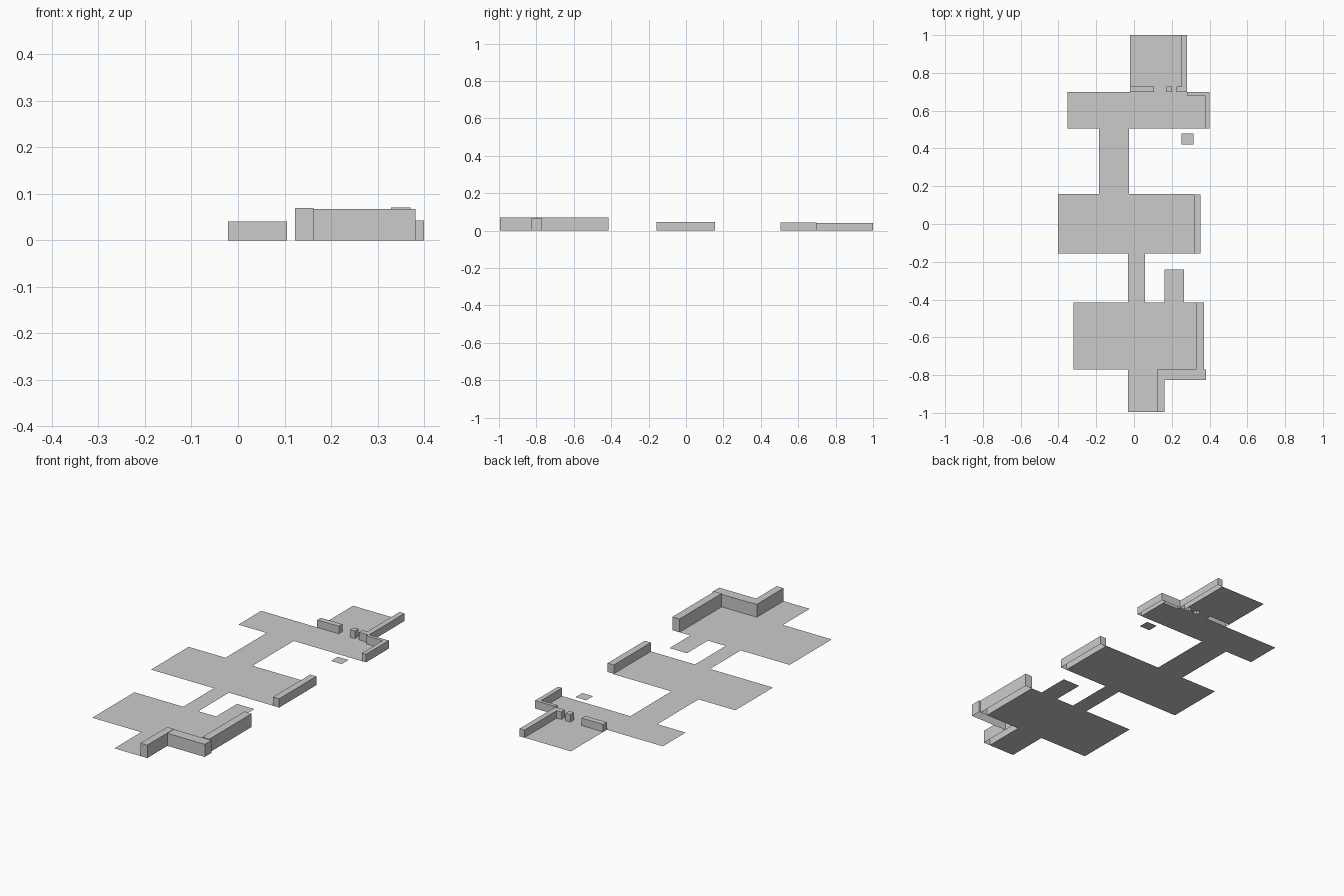
import bpy, bmesh

if "Cube" in bpy.data.objects:
    bpy.data.objects.remove(bpy.data.objects["Cube"])


def rect(bm, x0, x1, y0, y1, z=0.0):
    vs = [bm.verts.new((x, y, z)) for x, y in ((x0, y0), (x1, y0), (x1, y1), (x0, y1))]
    return bm.faces.new(vs)


def finish(bm, name):
    mesh = bpy.data.meshes.new(name)
    bm.to_mesh(mesh)
    bm.free()
    obj = bpy.data.objects.new(name, mesh)
    bpy.context.collection.objects.link(obj)


def floor(name, *rects):
    bm = bmesh.new()
    for r in rects:
        rect(bm, *r)
    finish(bm, name)


def wall(name, x0, x1, y0, y1, h):
    """Box raised out of the floor, open underneath."""
    bm = bmesh.new()
    low = rect(bm, x0, x1, y0, y1).verts[:]
    top = rect(bm, x0, x1, y0, y1, h).verts[:]
    for i in range(4):
        j = (i + 1) % 4
        bm.faces.new((low[i], low[j], top[j], top[i]))
    base = [f for f in bm.faces if all(v.co.z == 0 for v in f.verts)]
    bmesh.ops.delete(bm, geom=base, context='FACES_ONLY')
    finish(bm, name)


# Floors, from north to south; none runs beneath a wall
floor("north_room_floor", (-0.022, 0.252, 0.728, 1.0),
      (0.105, 0.172, 0.698, 0.728), (0.2, 0.225, 0.698, 0.728))
floor("cross_hall_floor", (-0.352, 0.28, 0.506, 0.698),
      (0.28, 0.376, 0.506, 0.68))
floor("north_corridor_floor", (-0.186, -0.026, 0.16, 0.506))
floor("loose_floor_tile", (0.252, 0.315, 0.422, 0.48))
floor("middle_room_floor", (-0.403, 0.317, -0.157, 0.16))
floor("south_corridor_floor", (-0.032, 0.057, -0.415, -0.157))
floor("alcove_floor", (0.162, 0.265, -0.415, -0.24))
floor("south_room_floor", (-0.32, 0.329, -0.77, -0.415))
floor("entrance_floor", (-0.032, 0.122, -0.995, -0.77))

# North room walls and doorway posts
wall("north_room_east_wall", 0.252, 0.281, 0.698, 1.0, 0.04)
wall("doorway_wall", -0.022, 0.105, 0.698, 0.728, 0.04)
wall("doorway_post", 0.172, 0.2, 0.698, 0.728, 0.04)
wall("doorway_end_post", 0.225, 0.252, 0.698, 0.728, 0.04)

# Cross hall corner walls
wall("cross_hall_north_wall", 0.281, 0.376, 0.68, 0.698, 0.043)
wall("cross_hall_east_wall", 0.376, 0.4, 0.506, 0.698, 0.043)

# Middle and south walls
wall("middle_room_east_wall", 0.317, 0.353, -0.157, 0.155, 0.047)
wall("south_room_east_wall", 0.329, 0.371, -0.77, -0.415, 0.071)
wall("south_room_south_wall", 0.162, 0.382, -0.825, -0.77, 0.067)
wall("entrance_east_wall", 0.122, 0.162, -0.995, -0.77, 0.069)
